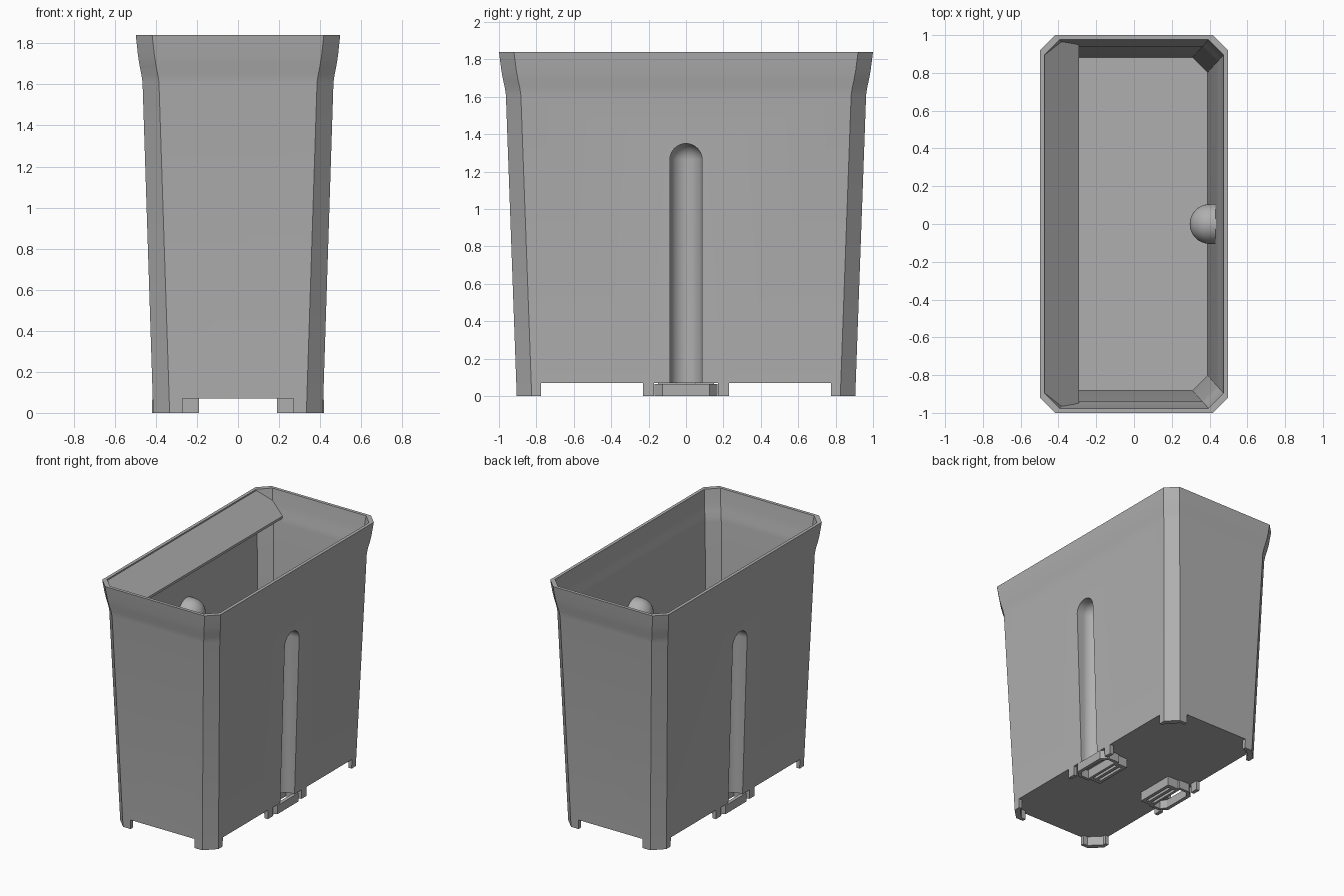
import bpy, bmesh, math

if "Cube" in bpy.data.objects:
    bpy.data.objects.remove(bpy.data.objects["Cube"], do_unlink=True)

GREY = (0.43, 0.43, 0.43, 1)
mat = bpy.data.materials.new("matte_grey")
mat.use_nodes = True
mat.diffuse_color = GREY
bsdf = mat.node_tree.nodes["Principled BSDF"]
bsdf.inputs["Base Color"].default_value = GREY
bsdf.inputs["Roughness"].default_value = 0.7


def loft(name, rings):
    """Closed solid through a stack of equal-sized rings."""
    bm = bmesh.new()
    rows = [[bm.verts.new(p) for p in ring] for ring in rings]
    n = len(rows[0])
    for a, b in zip(rows, rows[1:]):
        for i in range(n):
            j = (i + 1) % n
            bm.faces.new((a[i], a[j], b[j], b[i]))
    bm.faces.new(rows[0][::-1])
    bm.faces.new(rows[-1])
    bmesh.ops.recalc_face_normals(bm, faces=bm.faces)
    mesh = bpy.data.meshes.new(name)
    bm.to_mesh(mesh)
    bm.free()
    mesh.materials.append(mat)
    obj = bpy.data.objects.new(name, mesh)
    bpy.context.collection.objects.link(obj)
    return obj


def prism(name, outline, z0, z1):
    return loft(name, [[(x, y, z) for x, y in outline] for z in (z0, z1)])


def box(name, x0, x1, y0, y1, z0, z1):
    return prism(name, [(x0, y0), (x1, y0), (x1, y1), (x0, y1)], z0, z1)


def activate(obj):
    bpy.ops.object.select_all(action="DESELECT")
    obj.select_set(True)
    bpy.context.view_layer.objects.active = obj


def cut(obj, cutter):
    """Subtract the cutter for good and discard it."""
    mod = obj.modifiers.new("cut", "BOOLEAN")
    mod.operation = "DIFFERENCE"
    mod.solver = "EXACT"
    mod.object = cutter
    cutter.hide_render = True
    activate(obj)
    bpy.ops.object.modifier_apply(modifier=mod.name)
    bpy.data.objects.remove(cutter, do_unlink=True)


def octagon(hx, hy, z, c=0.08):
    """Rectangle with chamfered corners."""
    return [(hx - c, -hy, z), (hx, c - hy, z), (hx, hy - c, z), (hx - c, hy, z),
            (c - hx, hy, z), (-hx, hy - c, z), (-hx, c - hy, z), (c - hx, -hy, z)]


# Height and half sizes of the tapered wall and flared rim
WALL = [(0, 0.413, 0.905), (1.61, 0.465, 0.963), (1.65, 0.471, 0.969),
        (1.69, 0.479, 0.978), (1.74, 0.487, 0.987), (1.84, 0.498, 1.0)]


def channel(name, side, r, top):
    """Round-topped upright channel, open towards the outside."""
    rings = []
    levels = [(r, -0.1)] + [(r * math.cos(t), top - r + r * math.sin(t))
                            for t in (math.pi / 2 * k / 10 for k in range(10))]
    for rad, z in levels + [(0.003, top)]:
        ring = []
        for k in range(17):
            t = math.pi * (k / 16 + 0.5)
            ring.append((side * (0.4 + rad * math.cos(t)), rad * math.sin(t), z))
        ring += [(side * 0.7, -rad, z), (side * 0.7, rad, z)]
        rings.append(ring)
    return loft(name, rings)


# Planter body, hollowed above and below the floor
body = loft("planter_body", [octagon(x, y, z) for z, x, y in WALL])
T = 0.024
cavity = loft("cavity", [octagon(0.39, 0.882, 0.095)]
              + [octagon(x - T, y - T, z) for z, x, y in WALL[1:]]
              + [octagon(0.476, 0.979, 1.9)])
for side in (-1, 1):
    cut(cavity, channel("channel_shell", side, 0.105, 1.37))
cut(body, cavity)
cut(body, loft("underside", [octagon(0.385, 0.877, z) for z in (-0.1, 0.07)]))
for side in (-1, 1):
    cut(body, channel("channel_groove", side, 0.086, 1.35))

# Gaps that leave corner feet and middle tabs
for y0, y1 in ((-0.775, -0.23), (-0.17, 0.17), (0.23, 0.775)):
    cut(body, box("side_gap", -1, 1, y0, y1, -0.1, 0.07))
cut(body, box("end_gap", -0.27, 0.27, -2, 2, -0.1, 0.07))
parts = [body]

# Sloping ledge along one long side
ledge_top = [(-0.478, -0.895, 1.835), (-0.478, 0.895, 1.835), (-0.42, 0.967, 1.785),
             (-0.29, 0.957, 1.665), (-0.29, -0.957, 1.665), (-0.42, -0.967, 1.785)]
parts.append(loft("sloping_ledge", [ledge_top, [(x, y, z - 0.018) for x, y, z in ledge_top]]))

# Drain cups and slotted grilles beneath the channels
for side, word in ((-1, "right"), (1, "left")):
    def half_octagon(d):
        pts = [(0.28, -0.168 + d), (0.37, -0.168 + d), (0.42 - d, -0.125 + d),
               (0.42 - d, 0.125 - d), (0.37, 0.168 - d), (0.28, 0.168 - d)]
        return [(side * x, y) for x, y in pts]

    cup = prism(word + "_drain_cup", half_octagon(0), 0, 0.065)
    cut(cup, prism("cup_hollow", [(x - side * 0.005, y) for x, y in half_octagon(0.022)], -0.1, 0.1))
    parts.append(cup)
    x0, x1 = sorted((side * 0.19, side * 0.3))
    grille = box(word + "_drain_grille", x0, x1, -0.15, 0.15, 0, 0.072)
    for x in (0.225, 0.27):
        cut(grille, box("slot", side * x - 0.011, side * x + 0.011, -0.12, 0.12, -0.1, 0.055))
    parts.append(grille)

for obj in parts:
    activate(obj)
    bpy.ops.object.shade_smooth_by_angle(angle=math.radians(25))
